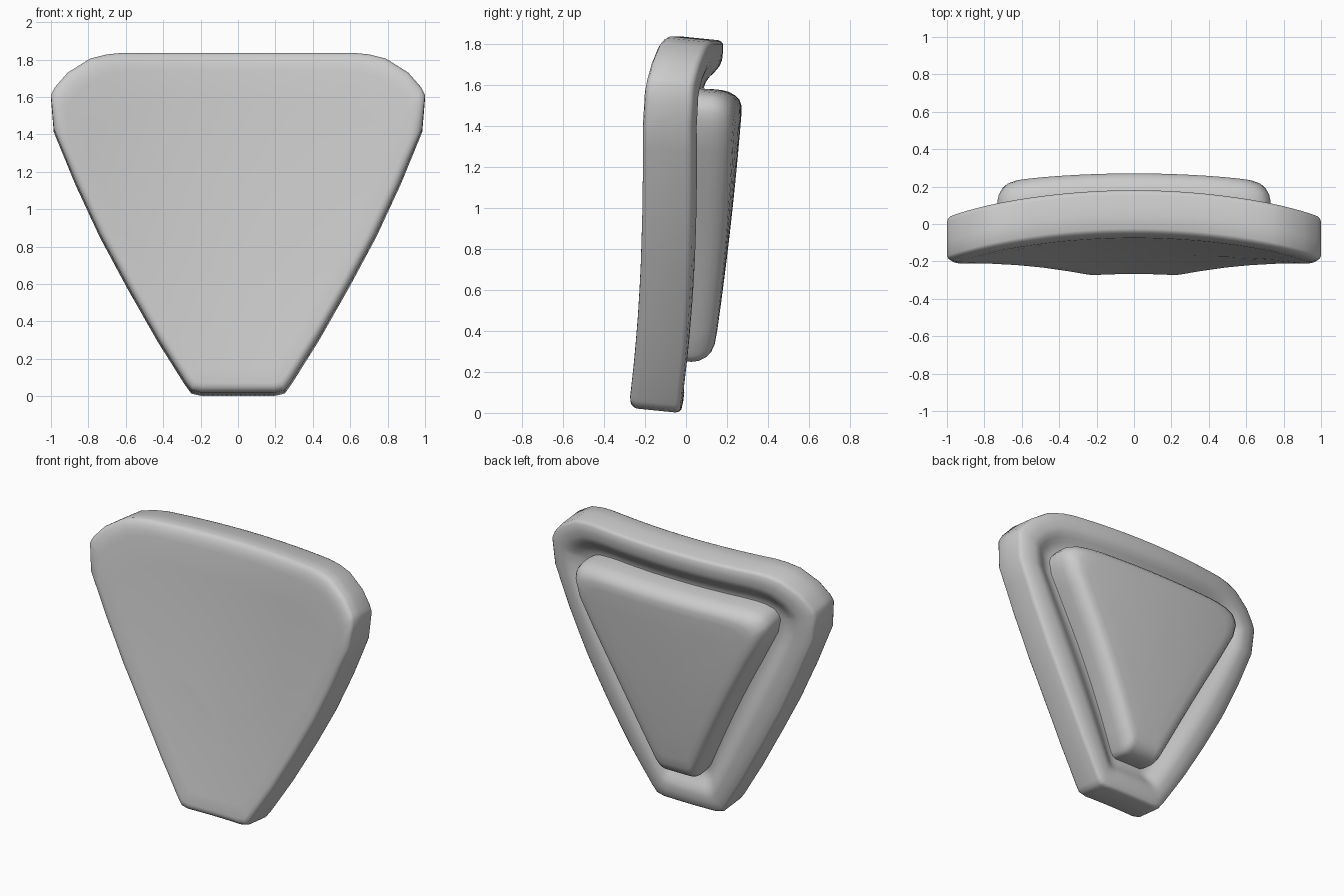
import bpy, bmesh

if "Cube" in bpy.data.objects:
    bpy.data.objects.remove(bpy.data.objects["Cube"])

# Half outlines (x, z), bottom centre to top centre; points correspond one to one
OUTER = [(0, .03), (.2, .03), (.25, .042), (.285, .09), (.43, .32), (.595, .61), (.74, .88),
         (.87, 1.16), (.985, 1.44), (1, 1.62), (.98, 1.66), (.91, 1.74), (.79, 1.815),
         (.7, 1.837), (.62, 1.845), (0, 1.845)]
PAD = [(0, .28), (.1, .28), (.125, .29), (.15, .325), (.25, .53), (.36, .75), (.48, .98),
       (.6, 1.2), (.71, 1.41), (.73, 1.5), (.72, 1.535), (.69, 1.57), (.63, 1.592),
       (.57, 1.6), (.48, 1.605), (0, 1.605)]


def full_loop(half):
    """Subdivide a half outline and mirror it into a closed loop."""
    pts = []
    for i in range(len(half) - 1):
        (x0, z0), (x1, z1) = half[i], half[i + 1]
        n = 8 if i in (0, len(half) - 2) else 2
        pts += [(x0 + (x1 - x0) * k / n, z0 + (z1 - z0) * k / n) for k in range(n)]
    pts.append(half[-1])
    return pts + [(-x, z) for x, z in pts[-2:0:-1]]


def scaled(loop, s, cz):
    return [(x * s, cz + (z - cz) * s) for x, z in loop]


def mixed(a, b, t):
    return [(p[0] + (q[0] - p[0]) * t, p[1] + (q[1] - p[1]) * t) for p, q in zip(a, b)]


def build(name, rings, curve):
    """Skin rings of (loop, depth) laid on a leaning surface bowed by curve."""
    bm = bmesh.new()
    rows = []
    for loop, off in rings:
        row = []
        for x, z in loop:
            y = -.28 + .17 * z - .03 * z * z - curve * x * x + off
            row.append(bm.verts.new((x, y, z - .1 * off - .005)))
        rows.append(row)
    for a, b in zip(rows, rows[1:]):
        n = len(a)
        for i in range(n):
            j = (i + 1) % n
            bm.faces.new((a[i], a[j], b[j], b[i]))
    bm.faces.new(rows[0])
    bm.faces.new(rows[-1])
    bmesh.ops.recalc_face_normals(bm, faces=bm.faces)
    me = bpy.data.meshes.new(name)
    bm.to_mesh(me)
    bm.free()
    ob = bpy.data.objects.new(name, me)
    bpy.context.collection.objects.link(ob)
    bpy.ops.object.select_all(action='DESELECT')
    ob.select_set(True)
    bpy.context.view_layer.objects.active = ob
    bpy.ops.object.shade_smooth_by_angle(angle=.75)
    return ob


outer, pad = full_loop(OUTER), full_loop(PAD)

# Curved plate: front face, rounded edge, side wall, rear rim, groove
rings = [(scaled(outer, s, .6), 0) for s in (.04, .2, .4, .6, .78)]
rings += [(scaled(outer, s, .6), d) for s, d in
          ((.92, 0), (.95, .004), (.975, .013), (.992, .026), (1, .042))]
rings += [(outer, .12), (outer, .225)]
rings += [(mixed(outer, pad, t), d) for t, d in
          ((.02, .24), (.07, .25), (.25, .252), (.4, .25), (.52, .24), (.64, .22),
           (.76, .195), (.88, .178), (1, .17))]
rings += [(scaled(pad, s, 1.1), .17) for s in (.7, .4, .05)]
build("curved_plate", rings, .13)

# Raised cushion on the back
rings = [(scaled(pad, s, 1.1), .13) for s in (.05, .5)]
rings += [(scaled(pad, s, 1.05), d) for s, d in
          ((.99, .13), (1, .2), (1, .26), (.99, .295), (.965, .325), (.93, .348),
           (.88, .36), (.8, .363), (.6, .363), (.4, .363), (.2, .363), (.04, .363))]
build("back_pad", rings, .085)
